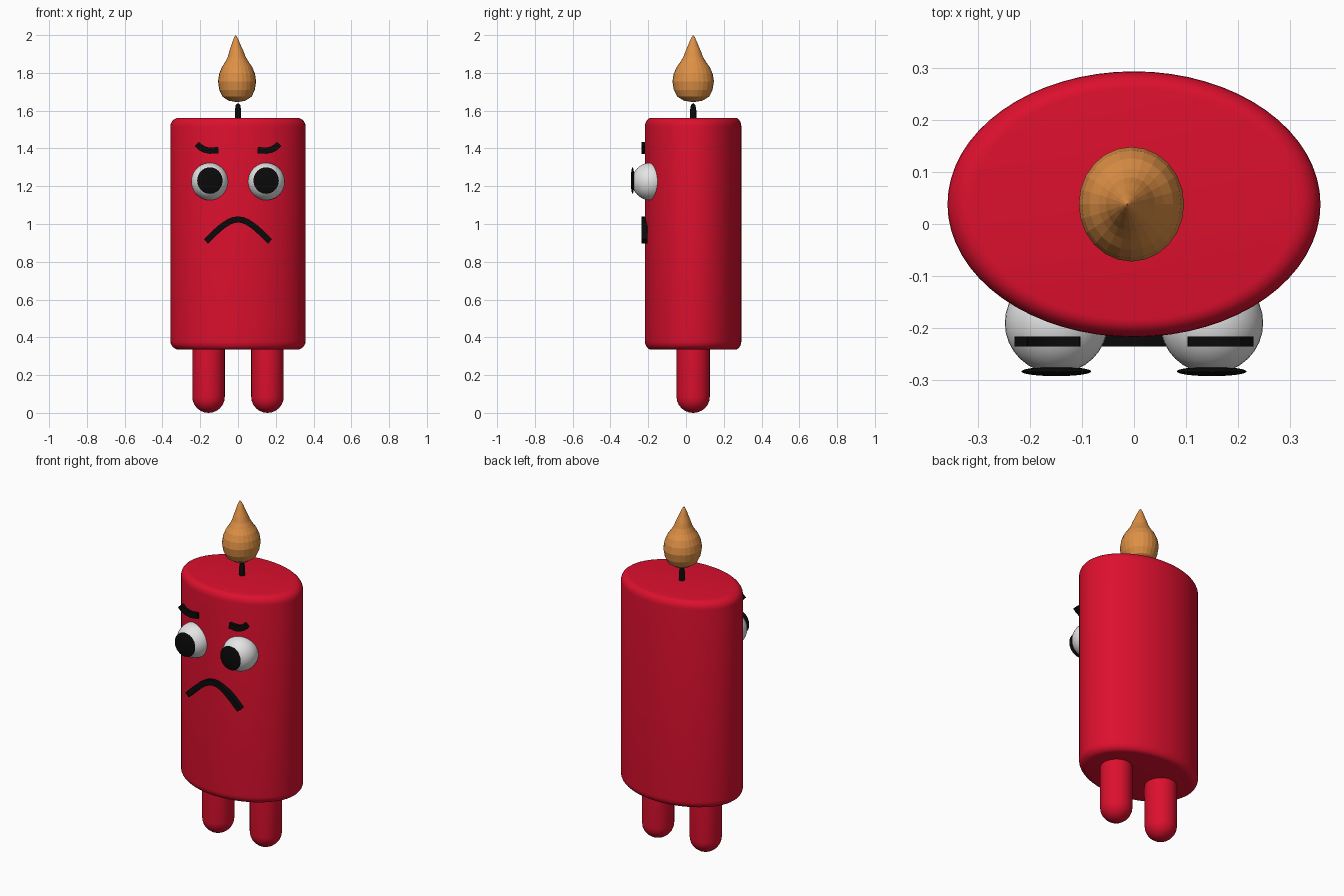
import bpy
import bmesh
from math import sin, cos, pi
from mathutils import Vector

default = bpy.data.objects.get("Cube")
if default:
    bpy.data.objects.remove(default, do_unlink=True)


def material(name, rgb):
    mat = bpy.data.materials.new(name)
    mat.use_nodes = True
    color = (*rgb, 1)
    mat.diffuse_color = color
    mat.node_tree.nodes["Principled BSDF"].inputs["Base Color"].default_value = color
    return mat


RED = material("red wax", (0.72, 0.005, 0.027))
ORANGE = material("flame orange", (0.73, 0.28, 0.06))
BLACK = material("black", (0.003, 0.003, 0.003))
WHITE = material("eye white", (0.78, 0.78, 0.78))


def finish(bm, name, mat, smooth=True):
    bmesh.ops.recalc_face_normals(bm, faces=bm.faces)
    mesh = bpy.data.meshes.new(name)
    bm.to_mesh(mesh)
    bm.free()
    mesh.materials.append(mat)
    obj = bpy.data.objects.new(name, mesh)
    bpy.context.collection.objects.link(obj)
    if smooth:
        bpy.ops.object.select_all(action='DESELECT')
        obj.select_set(True)
        bpy.context.view_layer.objects.active = obj
        bpy.ops.object.shade_smooth_by_angle(angle=0.7)
    return obj


def lathe(name, profile, center, mat, rx=1, ry=1, segments=32, smooth=True, lean=None):
    """Sweep (radius, z) points round an ellipse; lean(z) shifts rings in x."""
    bm = bmesh.new()
    rings = []
    for r, z in profile:
        shift = lean(z) if lean else 0
        count = segments if r > 0 else 1
        rings.append([bm.verts.new((center[0] + shift + r * rx * cos(2 * pi * i / segments),
                                    center[1] + r * ry * sin(2 * pi * i / segments), z))
                      for i in range(count)])
    for a, b in zip(rings, rings[1:]):
        for i in range(segments):
            j = (i + 1) % segments
            corners = [a[i % len(a)], a[j % len(a)], b[j % len(b)], b[i % len(b)]]
            bm.faces.new(list(dict.fromkeys(corners)))
    for ring in (rings[0], rings[-1]):
        if len(ring) > 1:
            bm.faces.new(ring)
    return finish(bm, name, mat, smooth)


def ellipsoid(name, center, size, mat):
    bm = bmesh.new()
    bmesh.ops.create_uvsphere(bm, u_segments=32, v_segments=20, radius=1)
    bmesh.ops.scale(bm, vec=size, verts=bm.verts)
    bmesh.ops.translate(bm, vec=center, verts=bm.verts)
    return finish(bm, name, mat)


def ribbon(name, points, width, y_front, y_back, mat):
    """Solid strip of constant width following (x, z) points."""
    bm = bmesh.new()
    pts = [Vector(p) for p in points]
    rows = []
    for i, p in enumerate(pts):
        t = (pts[min(i + 1, len(pts) - 1)] - pts[max(i - 1, 0)]).normalized()
        n = Vector((-t.y, t.x)) * width / 2
        rows.append([bm.verts.new((q.x, y, q.y)) for q, y in
                     ((p + n, y_front), (p - n, y_front), (p - n, y_back), (p + n, y_back))])
    for a, b in zip(rows, rows[1:]):
        for k in range(4):
            m = (k + 1) % 4
            bm.faces.new((a[k], a[m], b[m], b[k]))
    bm.faces.new(rows[0])
    bm.faces.new(rows[-1])
    return finish(bm, name, mat)


AXIS_Y = 0.038

# Oval wax body with rounded rims
BOTTOM, TOP, RIM = 0.335, 1.562, 0.045
arc = [i * pi / 12 for i in range(7)]
lower = [(1 - 0.13 * (1 - sin(a)), BOTTOM + RIM * (1 - cos(a))) for a in arc]
upper = [(r, TOP + BOTTOM - z) for r, z in reversed(lower)]
lathe("body", lower + upper, (0, AXIS_Y), RED, 0.358, 0.255, 64)

# Wick and faceted flame
lathe("wick", [(0.017, 1.54), (0.017, 1.6), (0.012, 1.63), (0, 1.64)],
      (0, AXIS_Y), BLACK, segments=16)
flame = [(0, 1.645), (0.45, 1.653), (0.77, 1.675), (0.93, 1.71), (1, 1.755), (0.94, 1.795),
         (0.8, 1.83), (0.62, 1.857), (0.47, 1.885), (0.37, 1.915), (0.25, 1.945),
         (0.16, 1.97), (0.07, 1.99), (0, 2.0)]
lathe("flame", flame, (-0.005, AXIS_Y), ORANGE, 0.101, 0.11, 24, False,
      lambda z: -0.008 * max(0, (z - 1.85) / 0.15))

# Legs with rounded feet, eyes, pupils and eyebrows
brow = [(0.217, 1.424), (0.2, 1.406), (0.178, 1.394), (0.15, 1.388), (0.104, 1.391)]
foot = [(sin(a), 0.085 * (1 - cos(a))) for a in arc]
for side, s in (("left", 1), ("right", -1)):
    lathe(side + "_leg", foot + [(1, 0.38)], (s * 0.156, AXIS_Y), RED, 0.086, 0.088)
    ellipsoid(side + "_eye", (s * 0.149, -0.19, 1.225), (0.099, 0.097, 0.099), WHITE)
    ellipsoid(side + "_pupil", (s * 0.149, -0.283, 1.23), (0.067, 0.009, 0.07), BLACK)
    ribbon(side + "_eyebrow", [(s * x, z) for x, z in brow], 0.033, -0.235, -0.216, BLACK)

# Frowning mouth
half = [(0.17, 0.908), (0.125, 0.952), (0.085, 0.987), (0.05, 1.01), (0.025, 1.021)]
frown = [(-x, z) for x, z in half] + [(0, 1.024)] + half[::-1]
ribbon("mouth", frown, 0.032, -0.235, -0.205, BLACK)
